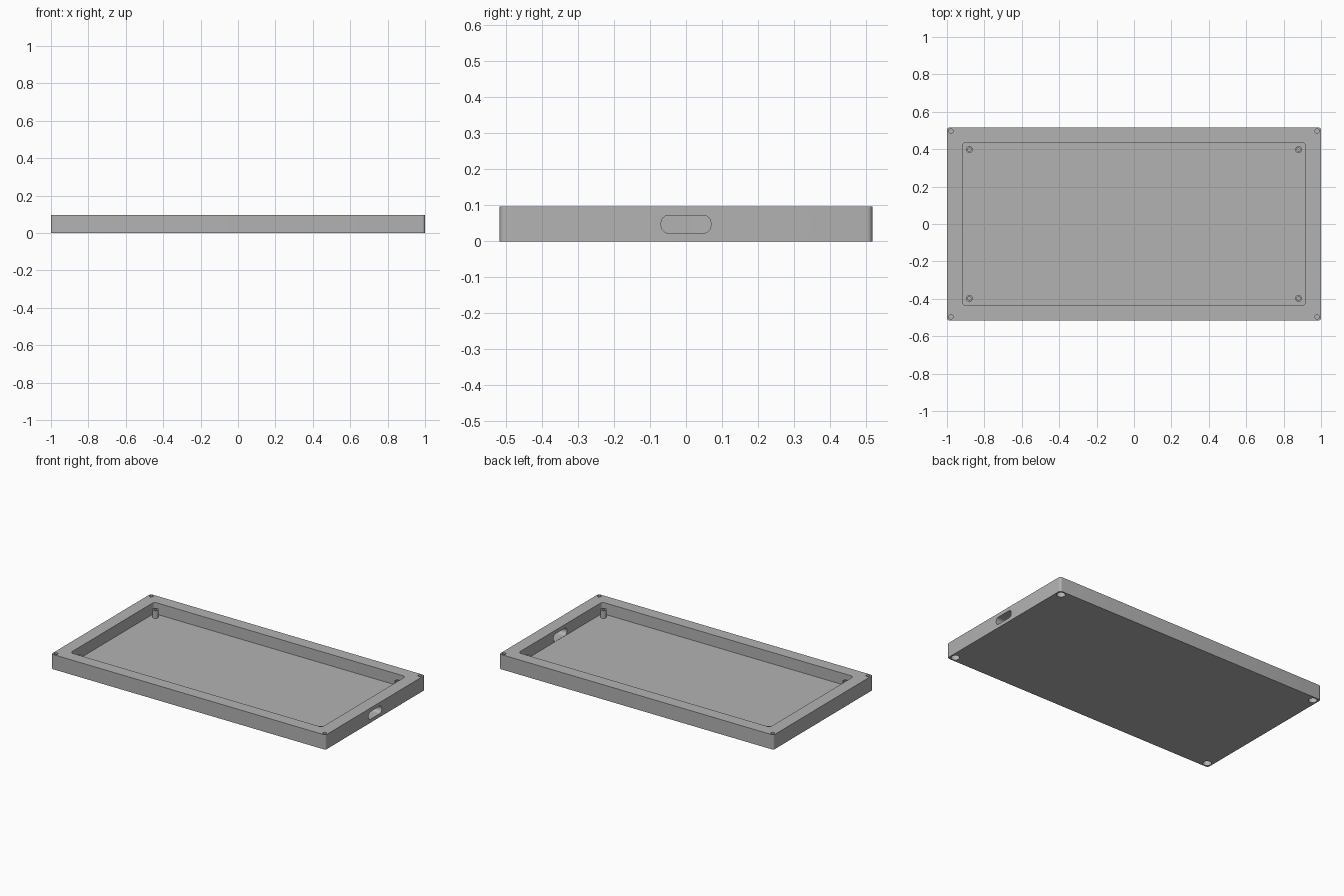
import bpy
import bmesh
from math import cos, sin, pi
from mathutils import Matrix

cube = bpy.data.objects.get("Cube")
if cube:
    bpy.data.objects.remove(cube, do_unlink=True)

grey = bpy.data.materials.new("plain grey")
grey.use_nodes = True
grey.diffuse_color = (0.45, 0.45, 0.45, 1)
grey.node_tree.nodes["Principled BSDF"].inputs["Base Color"].default_value = (0.45, 0.45, 0.45, 1)

HEIGHT, FLOOR = 0.097, 0.022
CORNERS = [(sx, sy) for sx in (-1, 1) for sy in (-1, 1)]


def prism(name, half_x, half_y, z0, z1, radius, centre=(0, 0), steps=6, turn=None):
    """Rounded rectangle pulled up from z0 to z1; a circle if radius fills it."""
    bm = bmesh.new()
    ring = []
    for i, (sx, sy) in enumerate([(1, 1), (-1, 1), (-1, -1), (1, -1)]):
        for k in range(steps + 1):
            a = (i + k / steps) * pi / 2
            x = centre[0] + sx * (half_x - radius) + radius * cos(a)
            y = centre[1] + sy * (half_y - radius) + radius * sin(a)
            ring.append(bm.verts.new((x, y, z0)))
    base = bm.faces.new(ring)
    pulled = bmesh.ops.extrude_face_region(bm, geom=[base])["geom"]
    top = [v for v in pulled if isinstance(v, bmesh.types.BMVert)]
    bmesh.ops.translate(bm, verts=top, vec=(0, 0, z1 - z0))
    bmesh.ops.remove_doubles(bm, verts=bm.verts[:], dist=1e-5)
    bmesh.ops.recalc_face_normals(bm, faces=bm.faces[:])
    if turn:
        bm.transform(turn)
    mesh = bpy.data.meshes.new(name)
    bm.to_mesh(mesh)
    bm.free()
    mesh.materials.append(grey)
    obj = bpy.data.objects.new(name, mesh)
    bpy.context.collection.objects.link(obj)
    return obj


def disc(name, x, y, r, z0, z1):
    return prism(name, r, r, z0, z1, r, (x, y))


def cut(obj, cutter):
    """Subtract the cutter from the object, then discard it."""
    cutter.hide_render = True
    mod = obj.modifiers.new("cut", "BOOLEAN")
    mod.operation, mod.solver, mod.object = "DIFFERENCE", "EXACT", cutter
    bpy.context.view_layer.objects.active = obj
    bpy.ops.object.modifier_apply(modifier=mod.name)
    bpy.data.objects.remove(cutter, do_unlink=True)


# Open tray with a thick rim
tray = prism("tray", 1, 0.517, 0, HEIGHT, 0.015)
cut(tray, prism("cavity", 0.917, 0.436, FLOOR, 0.2, 0.02))

# Rounded slot through the +x end wall
upright = Matrix.Translation((0, 0, 0.0475)) @ Matrix.Rotation(pi / 2, 4, "Y")
cut(tray, prism("slot", 0.0245, 0.069, 0.88, 1.1, 0.021, turn=upright))

# Small holes in the rim and wider recesses underneath
for sx, sy in CORNERS:
    cut(tray, disc("rim_hole", sx * 0.979, sy * 0.496, 0.012, 0.06, 0.2))
    cut(tray, disc("base_recess", sx * 0.966, sy * 0.483, 0.026, -0.1, 0.04))

# Hollow mounting posts inside the tray
parts = [tray]
for sx, sy in CORNERS:
    name = ("back" if sy > 0 else "front") + ("_left" if sx > 0 else "_right") + "_post"
    post = disc(name, sx * 0.88, sy * 0.398, 0.018, FLOOR - 0.005, 0.072)
    cut(post, disc("post_hole", sx * 0.88, sy * 0.398, 0.009, FLOOR, 0.2))
    parts.append(post)

# Smooth the round walls, keep the edges sharp
bpy.ops.object.select_all(action="DESELECT")
for part in parts:
    part.select_set(True)
bpy.context.view_layer.objects.active = tray
bpy.ops.object.shade_smooth_by_angle(angle=pi / 6)
